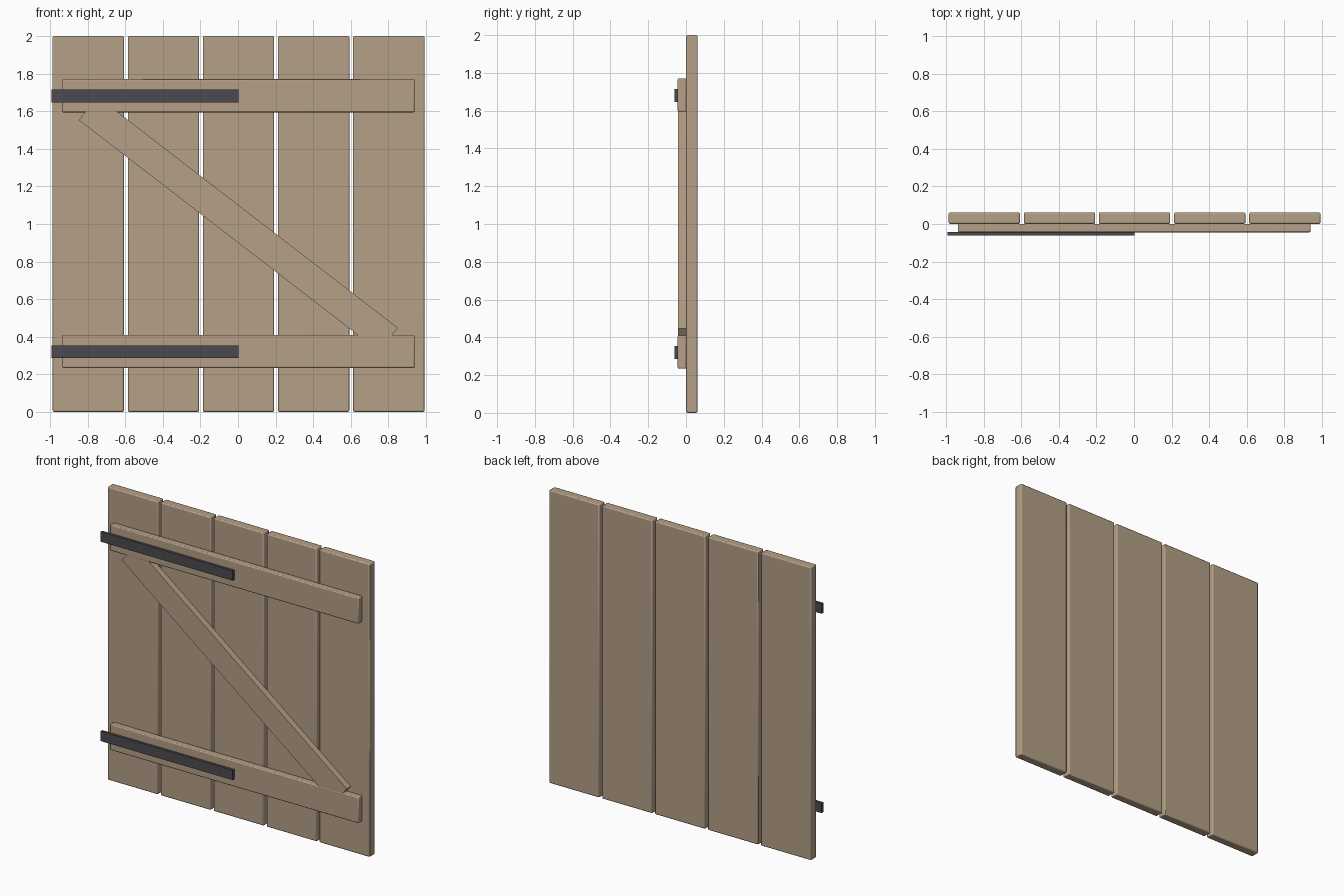
import bpy, math

if "Cube" in bpy.data.objects:
    bpy.data.objects.remove(bpy.data.objects["Cube"])


def material(name, rgb):
    m = bpy.data.materials.new(name)
    m.diffuse_color = (*rgb, 1)
    m.use_nodes = True
    m.node_tree.nodes["Principled BSDF"].inputs["Base Color"].default_value = m.diffuse_color
    return m


wood = material("wood", (0.46, 0.35, 0.24))
iron = material("iron", (0.07, 0.07, 0.08))


def box(name, lo, hi, mat, bevel=0.0, tilt=0.0):
    """Box between two corners, optionally bevelled and tilted about y."""
    bpy.ops.mesh.primitive_cube_add(
        size=1, location=[(a + b) / 2 for a, b in zip(lo, hi)])
    ob = bpy.context.object
    ob.name = name
    ob.scale = [b - a for a, b in zip(lo, hi)]
    bpy.ops.object.transform_apply(location=False, rotation=False, scale=True)
    ob.rotation_euler.y = tilt
    ob.data.materials.append(mat)
    if bevel:
        mod = ob.modifiers.new("bevel", 'BEVEL')
        mod.width = bevel
        mod.segments = 2
        bpy.ops.object.shade_smooth_by_angle(angle=math.radians(40))
    return ob


# Five upright planks
for i in range(5):
    x = -0.797 + 0.4 * i
    box(f"plank_{i + 1}", (x - 0.19, 0.001, 0), (x + 0.19, 0.061, 2), wood, 0.007)

# Cross ledgers with iron hinge straps
for label, z in (("lower", 0.322), ("upper", 1.683)):
    box(f"{label}_ledger", (-0.937, -0.044, z - 0.088), (0.94, 0.001, z + 0.088),
        wood, 0.006)
    box(f"{label}_hinge_strap", (-0.994, -0.061, z - 0.036),
        (0.003, -0.043, z + 0.032), iron)

# Diagonal brace
box("diagonal_brace", (-1.008, -0.043, 0.92), (1.012, 0.001, 1.08), wood,
    tilt=math.radians(37.6))
